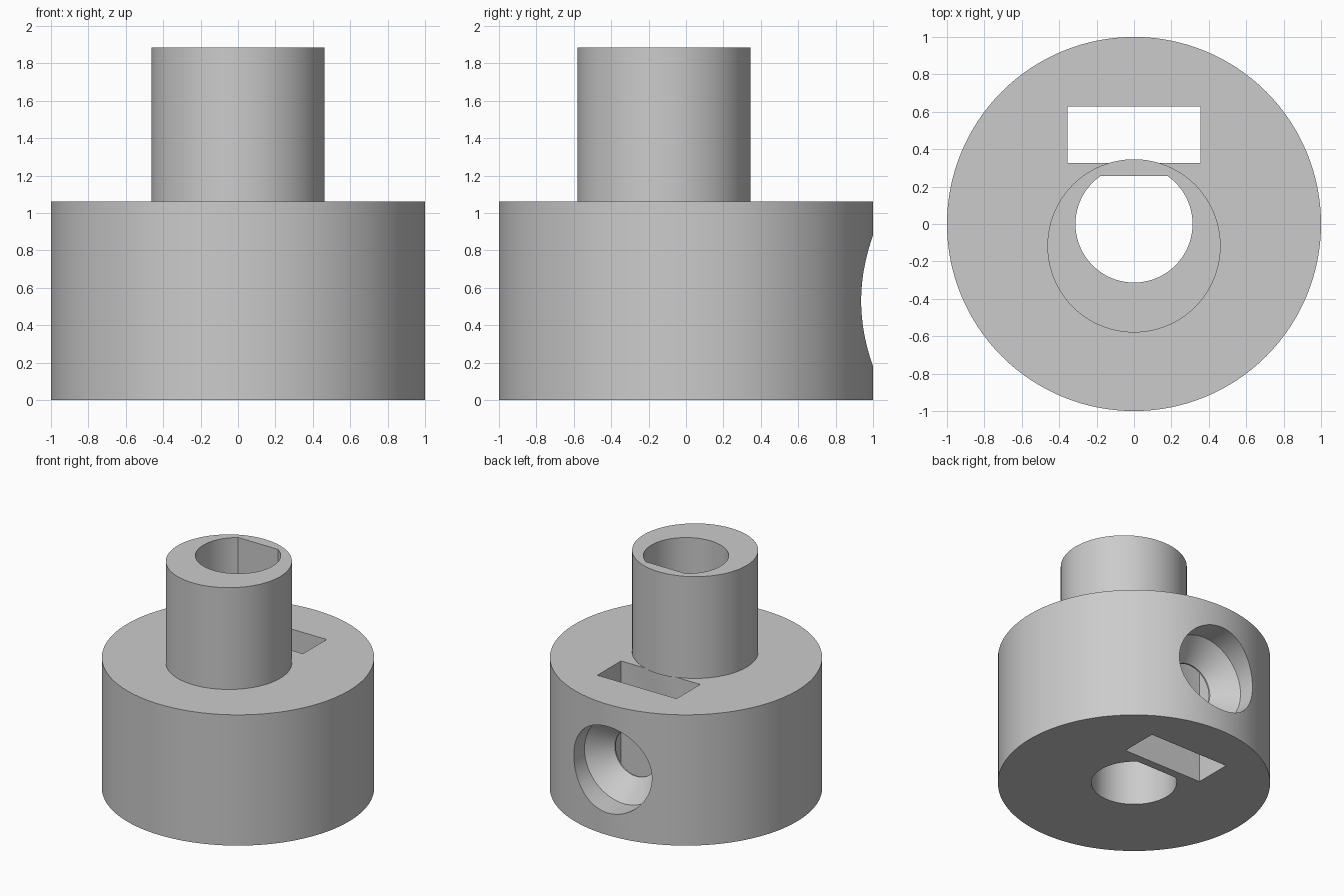
import bpy
import bmesh
import math
from mathutils import Matrix

if "Cube" in bpy.data.objects:
    bpy.data.objects.remove(bpy.data.objects["Cube"], do_unlink=True)

SIDES = 128
BASE_TOP, POST_TOP = 1.06, 1.885
SCREW_Z = 0.53

grey = bpy.data.materials.new("plain grey")
grey.use_nodes = True
colour = (0.6, 0.6, 0.6, 1)
grey.diffuse_color = colour
grey.node_tree.nodes["Principled BSDF"].inputs["Base Color"].default_value = colour


def make_object(name, bm):
    bmesh.ops.recalc_face_normals(bm, faces=bm.faces)
    mesh = bpy.data.meshes.new(name)
    bm.to_mesh(mesh)
    bm.free()
    mesh.materials.append(grey)
    obj = bpy.data.objects.new(name, mesh)
    bpy.context.collection.objects.link(obj)
    return obj


def turned(name, profile, placement=Matrix()):
    """Solid of revolution about z from (radius, height) pairs."""
    bm = bmesh.new()
    rings = []
    for r, z in profile:
        angles = [math.tau * i / SIDES for i in range(SIDES)]
        rings.append([bm.verts.new((r * math.cos(a), r * math.sin(a), z)) for a in angles])
    for low, high in zip(rings, rings[1:]):
        for i in range(SIDES):
            j = (i + 1) % SIDES
            bm.faces.new((low[i], low[j], high[j], high[i]))
    bm.faces.new(rings[0][::-1])
    bm.faces.new(rings[-1])
    bm.transform(placement)
    return make_object(name, bm)


def box(name, x, y, z):
    """Box spanning three (min, max) ranges."""
    bm = bmesh.new()
    bmesh.ops.create_cube(bm, size=1)
    spans = (x, y, z)
    size = Matrix.Diagonal([b - a for a, b in spans] + [1])
    bm.transform(Matrix.Translation([(a + b) / 2 for a, b in spans]) @ size)
    return make_object(name, bm)


def combine(target, tool, operation):
    """Apply a boolean and discard the tool."""
    tool.hide_render = True
    mod = target.modifiers.new(operation, "BOOLEAN")
    mod.operation = operation
    mod.solver = "EXACT"
    mod.object = tool
    graph = bpy.context.evaluated_depsgraph_get()
    result = bpy.data.meshes.new_from_object(target.evaluated_get(graph))
    target.modifiers.clear()
    target.data = result
    bpy.data.objects.remove(tool, do_unlink=True)


# Wide round base
hub = turned("shaft_hub", [(1, 0), (1, BASE_TOP)])

# Nut slot straight through the base
combine(hub, box("nut_slot", (-0.355, 0.355), (0.325, 0.628), (-0.1, 1.2)), "DIFFERENCE")

# Countersunk screw hole from the back into the slot
to_back = Matrix.Translation((0, 0, SCREW_Z)) @ Matrix.Rotation(-math.pi / 2, 4, "X")
screw = turned("screw_hole", [(0.19, 0.5), (0.19, 0.64), (0.35, 0.8), (0.35, 1.2)], to_back)
combine(hub, screw, "DIFFERENCE")

# Off-centre post, overhanging the slot slightly
post = turned("post", [(0.463, BASE_TOP - 0.004), (0.463, POST_TOP)],
              Matrix.Translation((0, -0.117, 0)))
combine(hub, post, "UNION")

# D-shaped shaft bore
bore = turned("bore", [(0.313, -0.1), (0.313, 2.1)])
combine(bore, box("bore_flat", (-0.5, 0.5), (0.257, 0.6), (-0.3, 2.3)), "DIFFERENCE")
combine(hub, bore, "DIFFERENCE")

# Smooth round walls with crisp edges
hub.name = "shaft_hub"
bpy.ops.object.select_all(action="DESELECT")
hub.select_set(True)
bpy.context.view_layer.objects.active = hub
bpy.ops.object.shade_smooth_by_angle(angle=math.radians(25))
